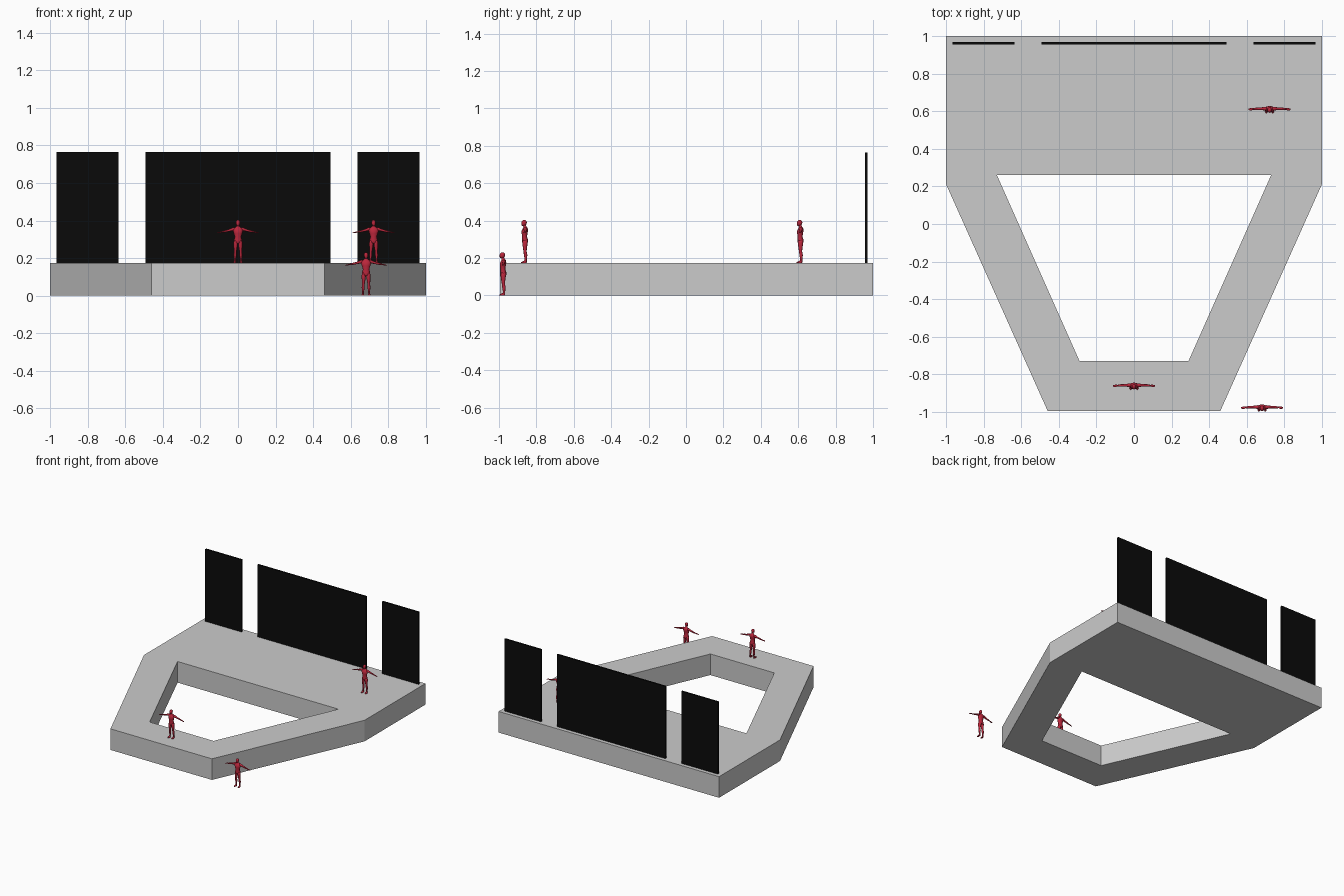
import bpy, bmesh
from math import cos, sin, pi
from mathutils import Matrix

if "Cube" in bpy.data.objects:
    bpy.data.objects.remove(bpy.data.objects["Cube"])

DECK = 0.173       # stage height
FIGURE = 0.23      # height of a person


def material(name, rgb):
    m = bpy.data.materials.new(name)
    m.diffuse_color = (*rgb, 1)
    m.use_nodes = True
    m.node_tree.nodes["Principled BSDF"].inputs["Base Color"].default_value = m.diffuse_color
    return m


def make_object(name, mesh, loc=(0, 0, 0)):
    ob = bpy.data.objects.new(name, mesh)
    ob.location = loc
    bpy.context.collection.objects.link(ob)
    return ob


def finish(bm, name, mat=None, smooth=False):
    bmesh.ops.recalc_face_normals(bm, faces=bm.faces)
    mesh = bpy.data.meshes.new(name)
    bm.to_mesh(mesh)
    bm.free()
    if mat:
        mesh.materials.append(mat)
    if smooth:
        mesh.shade_smooth()
    return mesh


def loft(bm, rings, axis='z', side=1, n=12):
    """Skin elliptical rings (x, y, z, ra, rb) lying across the given axis."""
    loops = []
    for x, y, z, ra, rb in rings:
        loop = []
        for i in range(n):
            a, b = ra * cos(2 * pi * i / n), rb * sin(2 * pi * i / n)
            co = (x + a, y + b, z) if axis == 'z' else (x, y + a, z + b)
            loop.append(bm.verts.new((co[0] * side, co[1], co[2])))
        loops.append(loop)
    for p, q in zip(loops, loops[1:]):
        for i in range(n):
            j = (i + 1) % n
            bm.faces.new((p[i], p[j], q[j], q[i]))
    bm.faces.new(loops[0])
    bm.faces.new(loops[-1])


# Stage deck: wide back, tapering runway ring around an open pit
bm = bmesh.new()
outer = [(-1, 1), (1, 1), (1, .21), (.46, -.995), (-.46, -.995), (-1, .21)]
inner = [(-.73, .26), (.73, .26), (.29, -.73), (-.29, -.73)]
o = [bm.verts.new((x, y, 0)) for x, y in outer]
i = [bm.verts.new((x, y, 0)) for x, y in inner]
for f in ((o[0], o[1], i[1], i[0]), (o[1], o[2], i[1]), (o[2], o[3], i[2], i[1]),
          (o[3], o[4], i[3], i[2]), (o[4], o[5], i[0], i[3]), (o[5], o[0], i[0])):
    bm.faces.new(f)
top = bmesh.ops.extrude_face_region(bm, geom=bm.faces[:], use_keep_orig=True)['geom']
bmesh.ops.translate(bm, vec=(0, 0, DECK),
                    verts=[v for v in top if isinstance(v, bmesh.types.BMVert)])
make_object("stage_deck", finish(bm, "stage_deck"))

# Black screens along the back edge
black = material("screen_black", (.003, .003, .003))
for name, x, w in (("screen_left", -.802, .33), ("screen_centre", 0, .985),
                   ("screen_right", .802, .33)):
    h = .765 - DECK
    bm = bmesh.new()
    bmesh.ops.create_cube(bm, size=1, matrix=Matrix.Diagonal((w, .013, h, 1)))
    make_object(name, finish(bm, name, black), (x, .963, DECK + h / 2))

# Person with arms out, modelled one unit tall
bm = bmesh.new()
# torso and neck
loft(bm, [(0, .01, .45, .05, .045), (0, .012, .48, .092, .068), (0, .012, .53, .095, .07),
          (0, .0, .61, .074, .055), (0, .0, .69, .098, .068), (0, .005, .75, .115, .075),
          (0, .015, .80, .112, .06), (0, .015, .83, .065, .045), (0, .005, .85, .034, .036),
          (0, -.005, .89, .03, .034)])
# head
loft(bm, [(0, -.03, .865, .02, .025), (0, -.022, .88, .036, .05), (0, -.015, .91, .045, .06),
          (0, -.012, .945, .049, .066), (0, -.01, .975, .041, .053), (0, -.008, .993, .022, .03),
          (0, -.008, 1.0, .006, .008)])
for side in (1, -1):
    # leg
    loft(bm, [(.045, .012, .53, .045, .055), (.052, .01, .47, .05, .062),
              (.056, .008, .40, .045, .054), (.062, .01, .30, .034, .04),
              (.064, .012, .26, .031, .036), (.067, .024, .19, .034, .041),
              (.07, .026, .10, .023, .028), (.072, .024, .04, .021, .027),
              (.072, .02, .0, .024, .03)], side=side)
    # foot
    loft(bm, [(.074, -.022, 0, .033, .068), (.074, -.018, .02, .031, .062),
              (.073, .005, .042, .022, .036), (.072, .018, .055, .014, .02)], side=side)
    # arm and hand
    loft(bm, [(.06, .018, .79, .035, .035), (.11, .018, .79, .043, .04),
              (.15, .018, .775, .036, .034), (.21, .018, .758, .029, .028),
              (.27, .016, .743, .027, .024), (.31, .014, .735, .028, .024),
              (.385, .01, .72, .018, .015), (.41, .006, .716, .027, .013),
              (.44, .002, .711, .028, .012), (.488, .002, .70, .016, .006)], 'x', side)
bmesh.ops.scale(bm, vec=(FIGURE,) * 3, verts=bm.verts)
person = finish(bm, "person", material("figure_red", (.5, .02, .045)), smooth=True)

make_object("person_runway", person, (0, -.863, DECK))
make_object("person_stage", person, (.722, .61, DECK))
make_object("person_ground", person, (.682, -.979, 0))
